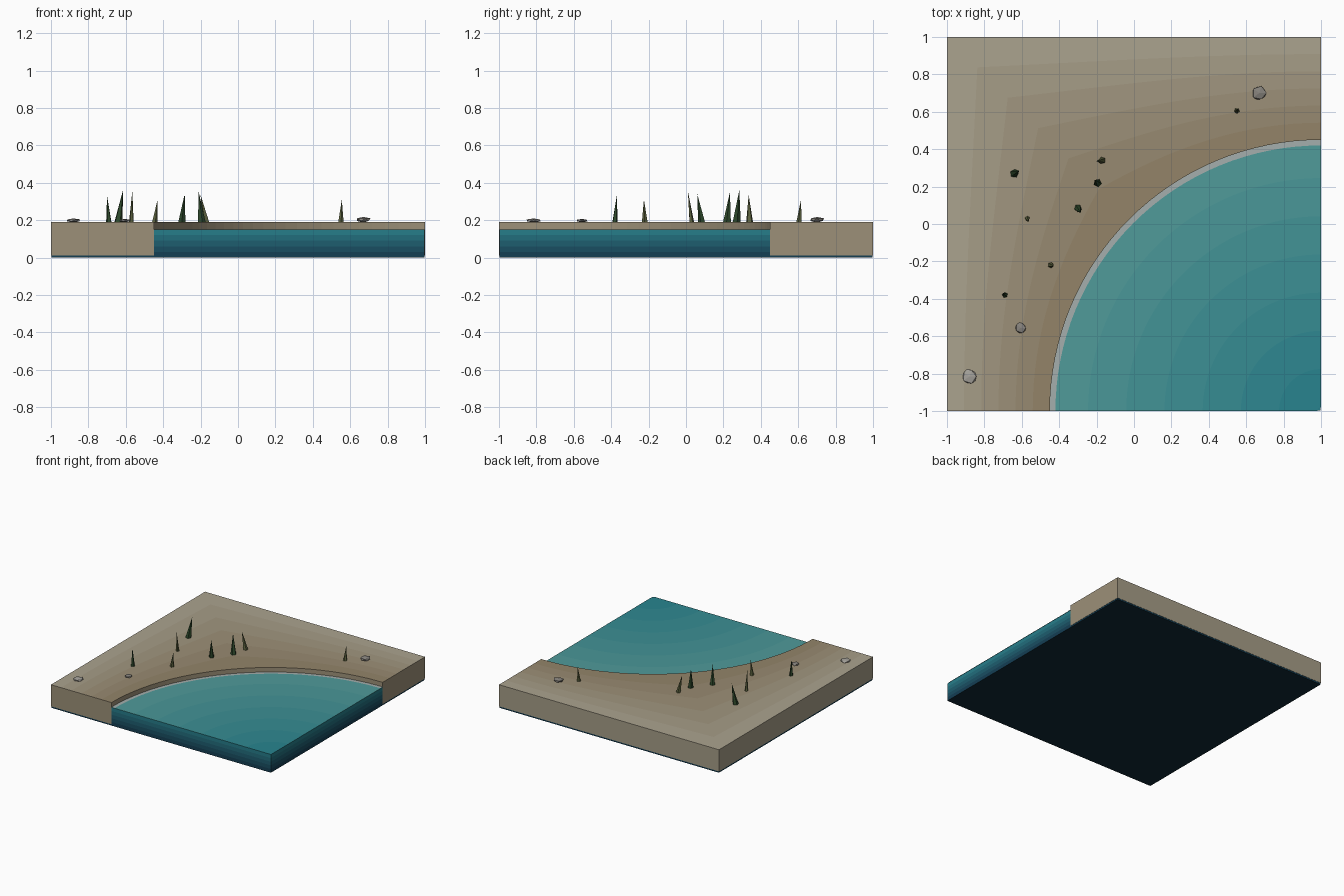
import bpy, bmesh, math, random
from mathutils import Vector, Matrix

if "Cube" in bpy.data.objects:
    bpy.data.objects.remove(bpy.data.objects["Cube"])

random.seed(4)
SEG = 32                 # arc segments around the bay
R = 1.45                 # shore radius, measured from the front right corner
LAND_Z, LAND_BOTTOM, WATER_Z = 0.19, 0.012, 0.15


def lin(c):
    return c / 12.92 if c <= 0.04045 else ((c + 0.055) / 1.055) ** 2.4


def material(name, rgb):
    m = bpy.data.materials.new(name)
    m.diffuse_color = [lin(c / 255) for c in rgb] + [1]
    m.use_nodes = True
    m.node_tree.nodes["Principled BSDF"].inputs["Base Color"].default_value = m.diffuse_color
    return m


def gradient(name, a, b, n):
    return [material(f"{name}_{i}", [p + (q - p) * i / max(n - 1, 1) for p, q in zip(a, b)])
            for i in range(n)]


def finish(name, bm, mats):
    bmesh.ops.recalc_face_normals(bm, faces=bm.faces)
    me = bpy.data.meshes.new(name)
    bm.to_mesh(me)
    bm.free()
    ob = bpy.data.objects.new(name, me)
    bpy.context.collection.objects.link(ob)
    for m in mats:
        me.materials.append(m)
    return ob


def polar(r, i, z):
    a = math.pi / 2 * (1 + i / SEG)
    return Vector((1 + r * math.cos(a), -1 + r * math.sin(a), z))


def edge_dist(i):
    # distance from the corner to the far sides of the tile
    a = math.pi / 2 * (1 + i / SEG)
    return 2 / max(abs(math.cos(a)), abs(math.sin(a)))


def sweep(name, rows, mats, indices, closed=False):
    # rows: functions i -> point; faces join neighbouring rows around the bay
    bm = bmesh.new()
    grid = [[bm.verts.new(f(i)) for i in range(SEG + 1)] for f in rows]
    n = len(rows)
    for k in range(n if closed else n - 1):
        a, b = grid[k], grid[(k + 1) % n]
        for i in range(SEG):
            bm.faces.new((a[i], a[i + 1], b[i + 1], b[i])).material_index = indices[k]
    if closed:
        for end in (0, SEG):
            bm.faces.new([row[end] for row in grid]).material_index = indices[-1]
    return finish(name, bm, mats)


# Land: shore-to-edge colour bands on top, closed by walls and underside
N = 6
land_mats = gradient("sand", (147, 132, 105), (171, 163, 143), N)
rows = [lambda i, t=k / N: polar(R + (edge_dist(i) - R) * t, i, LAND_Z) for k in range(N + 1)]
rows += [lambda i: polar(edge_dist(i), i, LAND_BOTTOM), lambda i: polar(R, i, LAND_BOTTOM)]
sweep("land", rows, land_mats, list(range(N)) + [N - 2, N - 2, 2], closed=True)

# Water body: square block with sides darkening downwards
side = gradient("water_side", (20, 62, 84), (38, 125, 138), 5)
side.append(material("water_bottom", (15, 40, 52)))
bm = bmesh.new()
H = 0.998
levels = [[bm.verts.new((x * H, y * H, WATER_Z * k / 5))
           for x, y in ((-1, -1), (1, -1), (1, 1), (-1, 1))] for k in range(6)]
for k in range(5):
    for i in range(4):
        j = (i + 1) % 4
        bm.faces.new((levels[k][i], levels[k][j], levels[k + 1][j],
                      levels[k + 1][i])).material_index = k
bm.faces.new(levels[0]).material_index = 5
bm.faces.new(levels[5]).material_index = 4
finish("water_body", bm, side)

# Water surface: paler towards the shore
M = 7
surf = gradient("water_top", (40, 132, 143), (80, 155, 154), M)
sweep("water_surface",
      [lambda i, r=0.02 + (R - 0.02) * k / M: polar(r, i, WATER_Z + 0.001) for k in range(M + 1)],
      surf, range(M))

# Foam strip along the shore
sweep("foam", [lambda i: polar(R - 0.03, i, WATER_Z + 0.003),
               lambda i: polar(R, i, WATER_Z + 0.003)],
      [material("foam", (165, 175, 173))], [0])

# Grass spikes: base x, y, radius, then tip x, y, z
greens = [material("grass_dark", (45, 72, 42)), material("grass_olive", (92, 98, 62))]
spikes = [
    (-0.64, 0.27, 0.023, -0.615, 0.285, 0.36, 0),
    (-0.17, 0.34, 0.019, -0.20, 0.335, 0.335, 1),
    (-0.195, 0.22, 0.022, -0.21, 0.235, 0.35, 0),
    (-0.30, 0.085, 0.020, -0.285, 0.06, 0.34, 0),
    (-0.57, 0.03, 0.013, -0.565, 0.01, 0.355, 1),
    (-0.445, -0.22, 0.016, -0.43, -0.225, 0.31, 1),
    (-0.69, -0.38, 0.015, -0.70, -0.37, 0.33, 0),
    (0.55, 0.605, 0.015, 0.555, 0.615, 0.31, 1),
]
for x, y, r, tx, ty, tz, g in spikes:
    bm = bmesh.new()
    turn = random.uniform(0, 6)
    base = [bm.verts.new((x + r * math.cos(turn + i * math.tau / 5),
                          y + r * math.sin(turn + i * math.tau / 5), LAND_Z)) for i in range(5)]
    tip = bm.verts.new((tx, ty, tz))
    bm.faces.new(base)
    for i in range(5):
        bm.faces.new((base[i], base[(i + 1) % 5], tip))
    finish("grass_spike", bm, [greens[g]])

# Rocks: flattened, jittered icospheres
stone = [material("stone", (135, 131, 125)), material("stone_pale", (165, 162, 155))]
for x, y, r, h, s in ((0.67, 0.70, 0.042, 0.016, 0), (-0.605, -0.555, 0.032, 0.010, 0),
                      (-0.88, -0.815, 0.042, 0.011, 1)):
    bm = bmesh.new()
    bmesh.ops.create_icosphere(bm, subdivisions=1, radius=1)
    for v in bm.verts:
        v.co *= random.uniform(0.85, 1.08)
    bm.transform(Matrix.Translation((x, y, LAND_Z + h * 0.8)) @ Matrix.Diagonal((r, r, h, 1)))
    finish("rock", bm, [stone[s]])
